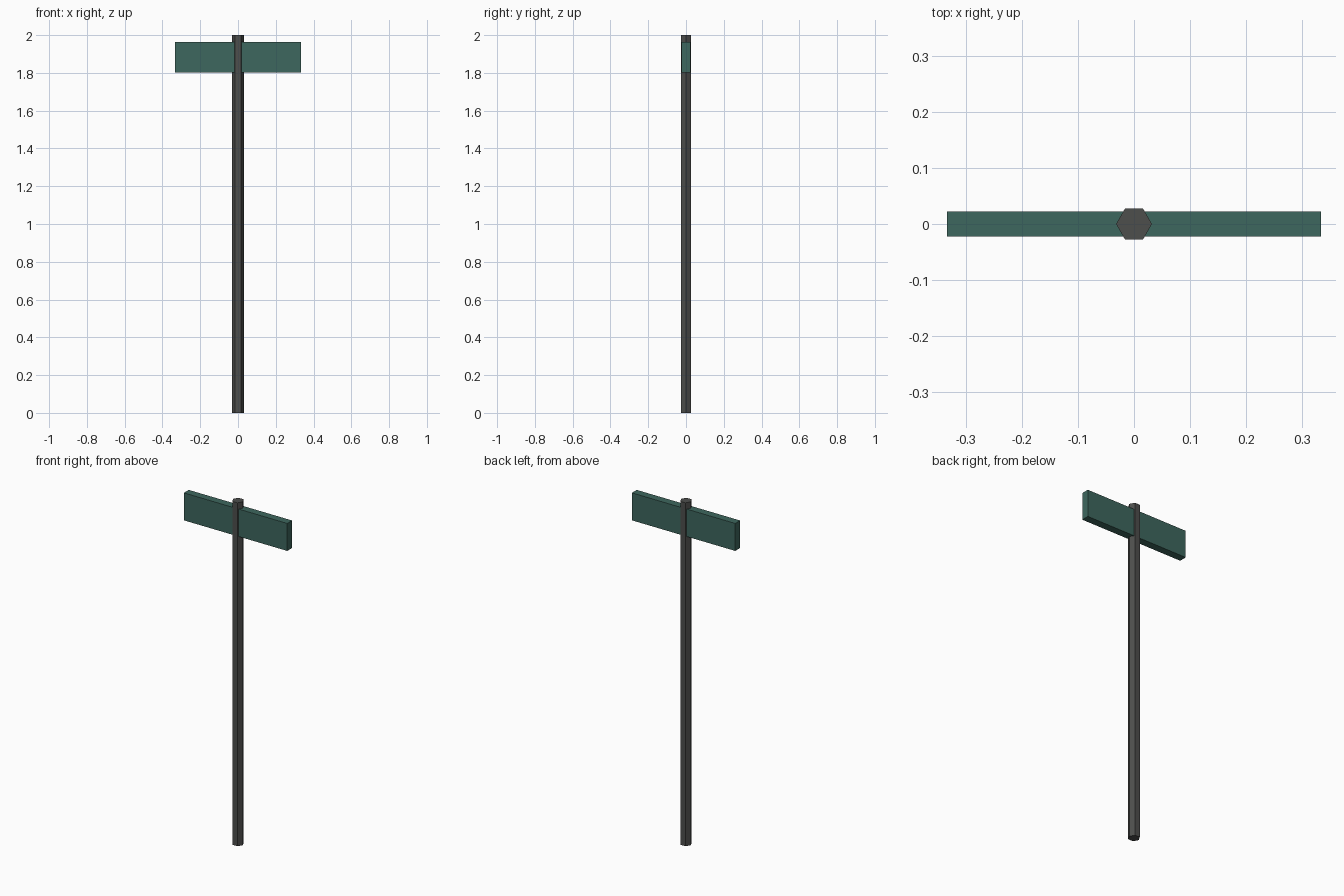
import bpy

# Remove the default cube
cube = bpy.data.objects.get("Cube")
if cube:
    bpy.data.objects.remove(cube, do_unlink=True)


def make_material(name, rgb):
    mat = bpy.data.materials.new(name)
    mat.use_nodes = True
    color = (*rgb, 1.0)
    mat.diffuse_color = color
    mat.node_tree.nodes["Principled BSDF"].inputs["Base Color"].default_value = color
    return mat


dark_metal = make_material("dark grey metal", (0.075, 0.077, 0.073))
sign_green = make_material("sign green", (0.048, 0.135, 0.112))


def finish(name, mat):
    obj = bpy.context.object
    obj.name = obj.data.name = name
    obj.data.materials.append(mat)
    bpy.ops.object.transform_apply(location=False, rotation=True, scale=True)
    return obj


# Six-sided post with corners pointing left and right
HEIGHT = 2.0
bpy.ops.mesh.primitive_cylinder_add(vertices=6, radius=0.032, depth=HEIGHT,
                                    location=(0, 0, HEIGHT / 2),
                                    rotation=(0, 0, 0.5235988))
finish("post", dark_metal)

# Sign board passing through the post near its top
bpy.ops.mesh.primitive_cube_add(size=1, location=(0, 0, 1.883))
bpy.context.object.scale = (0.666, 0.045, 0.16)
finish("sign_board", sign_green)
